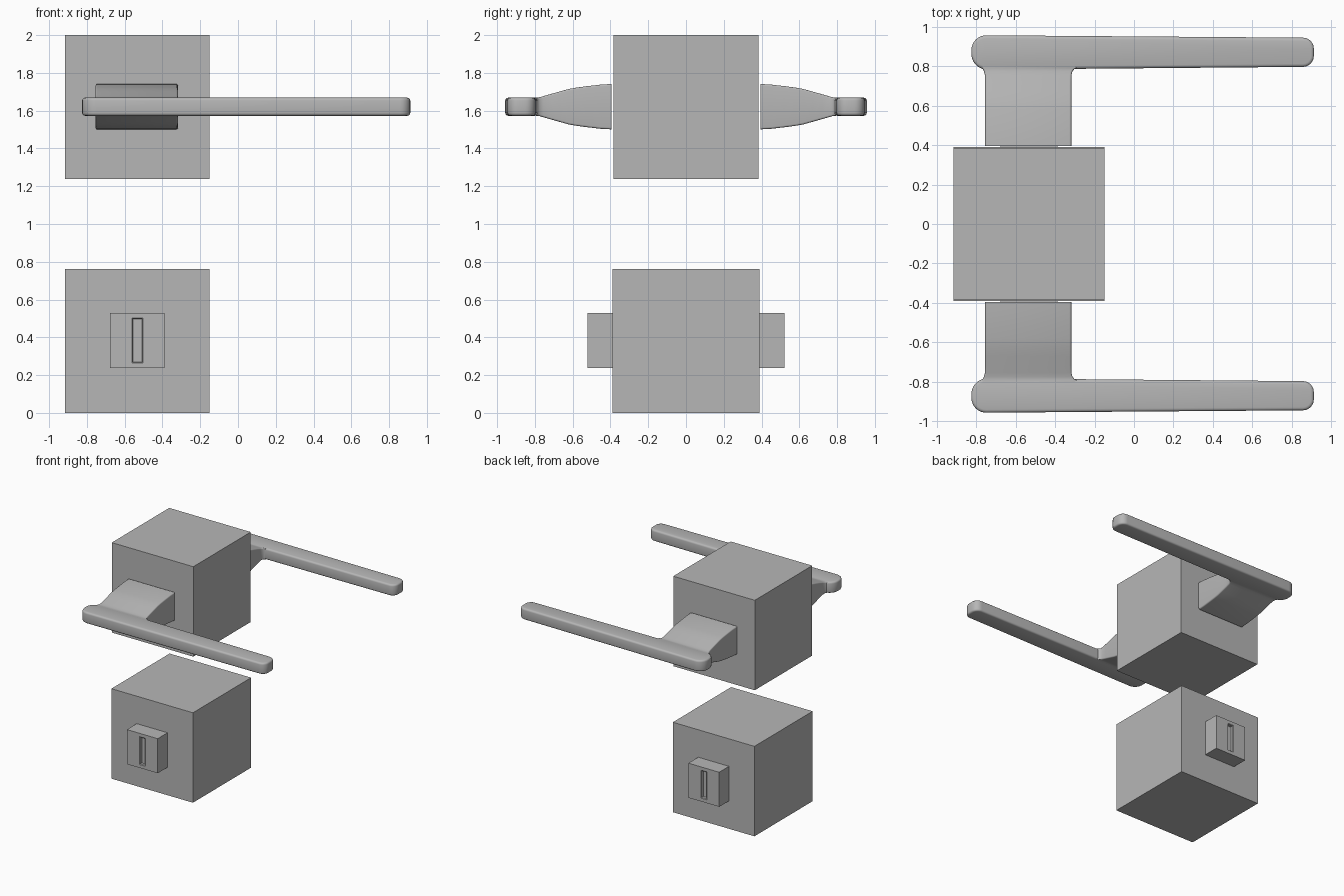
import bpy, bmesh, math

if "Cube" in bpy.data.objects:
    bpy.data.objects.remove(bpy.data.objects["Cube"])

# Mid-dark grey used on every part
grey = bpy.data.materials.new("grey_metal")
grey.diffuse_color = (0.47, 0.47, 0.47, 1.0)
grey.use_nodes = True
grey.node_tree.nodes["Principled BSDF"].inputs["Base Color"].default_value = grey.diffuse_color


def loft(name, rings, smooth=True, mirror=True):
    """Skin equal-length rings of points, cap both ends, mirror across y."""
    bm = bmesh.new()
    loops = [[bm.verts.new(p) for p in ring] for ring in rings]
    for a, b in zip(loops, loops[1:]):
        for i in range(len(a)):
            j = (i + 1) % len(a)
            bm.faces.new((a[i], a[j], b[j], b[i]))
    bm.faces.new(loops[0][::-1])
    bm.faces.new(loops[-1])
    bmesh.ops.recalc_face_normals(bm, faces=bm.faces)
    mesh = bpy.data.meshes.new(name)
    bm.to_mesh(mesh)
    bm.free()
    mesh.materials.append(grey)
    ob = bpy.data.objects.new(name, mesh)
    bpy.context.collection.objects.link(ob)
    if mirror:
        mod = ob.modifiers.new("Mirror", 'MIRROR')
        mod.use_axis = (False, True, False)
        mod.use_mirror_merge = False
    if smooth:
        bpy.ops.object.select_all(action='DESELECT')
        ob.select_set(True)
        bpy.context.view_layer.objects.active = ob
        bpy.ops.object.shade_smooth_by_angle(angle=math.radians(40))
    return ob


def rounded(corners, radii, steps=6):
    """Round the corners of a counter-clockwise, roughly rectangular outline."""
    pts = []
    signs = [(1, 1), (-1, 1), (-1, -1), (1, -1)]
    for k, ((x, y), r, (sx, sy)) in enumerate(zip(corners, radii, signs)):
        for s in range(steps + 1):
            a = math.pi * (1 + k / 2) + math.pi / 2 * s / steps
            pts.append((x + sx * r + r * math.cos(a), y + sy * r + r * math.sin(a)))
    return pts


def rect_xz(x0, x1, z0, z1, y, r=0.0):
    """Rectangle standing at depth y, with rounded corners if r is given."""
    outline = [(x0, z0), (x1, z0), (x1, z1), (x0, z1)]
    if r:
        outline = rounded(outline, [r] * 4, 4)
    return [(x, y, z) for x, z in outline]


# Two solid lock-case blocks
for name, hy, z0, z1 in (("upper_block", 0.385, 1.237, 2.0),
                         ("lower_block", 0.39, 0.0, 0.763)):
    loft(name, [rect_xz(-0.915, -0.15, z0, z1, y) for y in (-hy, hy)],
         smooth=False, mirror=False)

# Keyhole housings with a finely chamfered recessed slot, front and back
loft("key_housing", [
    rect_xz(-0.677, -0.388, 0.237, 0.53, -0.38),
    rect_xz(-0.677, -0.388, 0.237, 0.53, -0.522),
    rect_xz(-0.561, -0.504, 0.265, 0.502, -0.522),
    rect_xz(-0.556, -0.509, 0.270, 0.497, -0.517),
    rect_xz(-0.556, -0.509, 0.270, 0.497, -0.495),
], smooth=False)

# Lever grips: slightly tapered bar with rounded ends and softened edges
grip_rings = []
for z, d in ((1.573, 0.016), (1.575, 0.008), (1.580, 0.002), (1.588, 0.0),
             (1.654, 0.0), (1.662, 0.002), (1.667, 0.008), (1.669, 0.016)):
    corners = [(-0.825 + d, -0.957 + d), (0.912 - d, -0.945 + d),
               (0.912 - d, -0.797 - d), (-0.825 + d, -0.783 - d)]
    radii = [0.075 - d, 0.055 - d, 0.055 - d, 0.08 - d]
    grip_rings.append([(x, y, z) for x, y in rounded(corners, radii)])
loft("lever_grip", grip_rings)

# Lever necks: y, left x, right x, half height, flaring into the grip
sections = [
    (0.395, -0.755, -0.318, 0.120), (0.45, -0.755, -0.318, 0.117),
    (0.52, -0.755, -0.318, 0.109), (0.58, -0.755, -0.318, 0.101),
    (0.62, -0.755, -0.318, 0.094), (0.67, -0.755, -0.318, 0.080),
    (0.72, -0.755, -0.318, 0.066), (0.755, -0.756, -0.317, 0.056),
    (0.775, -0.761, -0.312, 0.050), (0.785, -0.766, -0.303, 0.0485),
    (0.791, -0.771, -0.290, 0.048), (0.82, -0.788, -0.290, 0.047),
]
loft("lever_neck", [rect_xz(x0, x1, 1.621 - h, 1.621 + h, -y, 0.010)
                    for y, x0, x1, h in sections])
